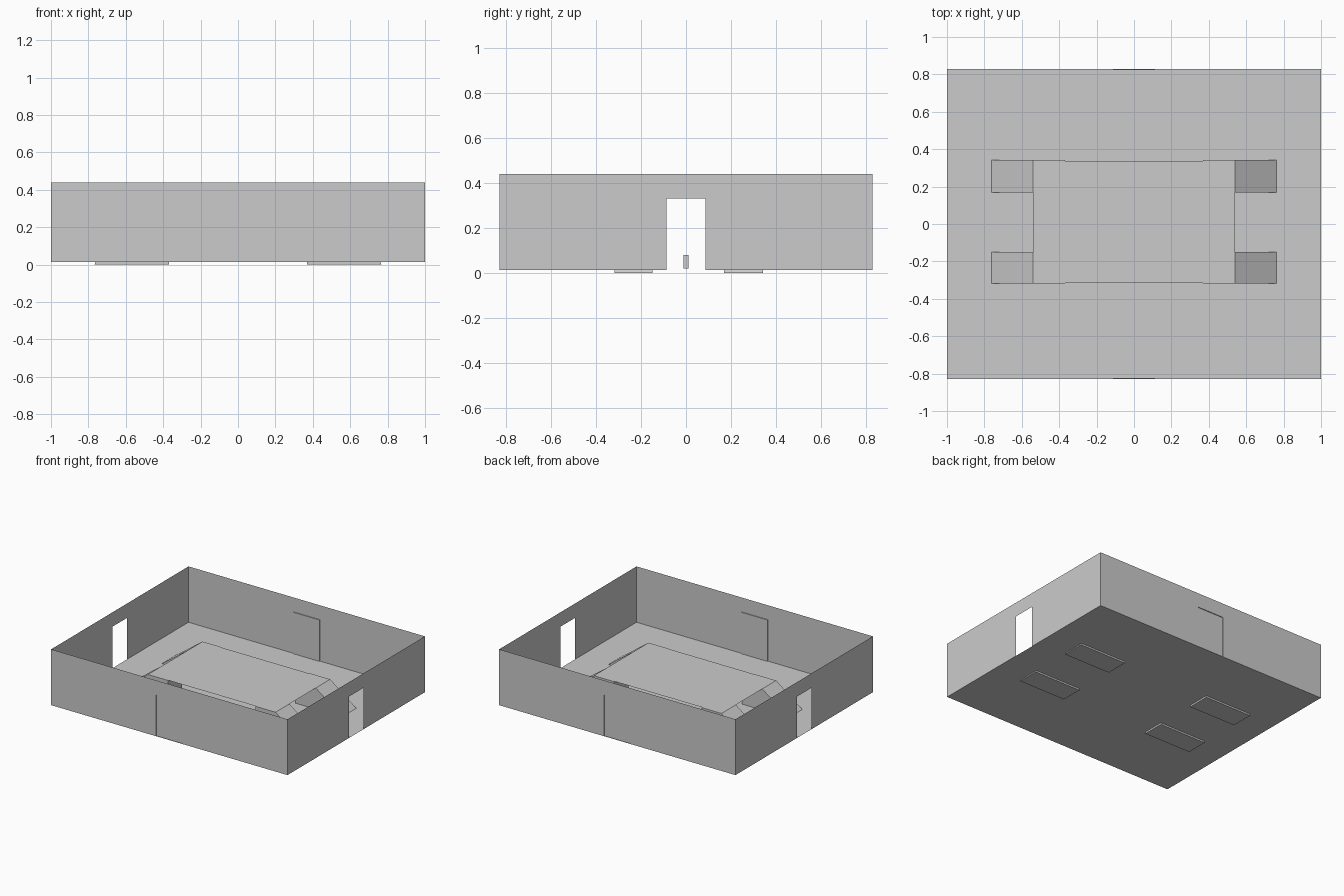
import bpy, bmesh

if "Cube" in bpy.data.objects:
    bpy.data.objects.remove(bpy.data.objects["Cube"])

HX, HY = 1.0, 0.83          # room half sizes
FLOOR, TOP = 0.013, 0.44    # floor and wall-top heights
DECK = 0.175                # platform height


def make(name, faces):
    """Make an object from a list of polygons given as corner points."""
    bm = bmesh.new()
    for pts in faces:
        bm.faces.new([bm.verts.new(p) for p in pts])
    bmesh.ops.remove_doubles(bm, verts=bm.verts, dist=1e-5)
    me = bpy.data.meshes.new(name)
    bm.to_mesh(me)
    bm.free()
    ob = bpy.data.objects.new(name, me)
    bpy.context.collection.objects.link(ob)
    return ob


def prism_y(name, profile, y0, y1):
    """Extrude an xz profile from y0 to y1."""
    bm = bmesh.new()
    f = bm.faces.new([bm.verts.new((x, y0, z)) for x, z in profile])
    out = bmesh.ops.extrude_face_region(bm, geom=[f])
    vs = [v for v in out["geom"] if isinstance(v, bmesh.types.BMVert)]
    bmesh.ops.translate(bm, verts=vs, vec=(0, y1 - y0, 0))
    bmesh.ops.recalc_face_normals(bm, faces=bm.faces)
    me = bpy.data.meshes.new(name)
    bm.to_mesh(me)
    bm.free()
    ob = bpy.data.objects.new(name, me)
    bpy.context.collection.objects.link(ob)
    return ob


def wall(name, half, place, door_half, door_top):
    """Thin wall sheet with a doorway; place maps (along, z) to 3D."""
    d = door_half
    outline = [(-half, FLOOR), (-d, FLOOR), (-d, door_top), (d, door_top),
               (d, FLOOR), (half, FLOOR), (half, TOP), (-half, TOP)]
    return make(name, [[place(a, z) for a, z in outline]])


# floor sheet
make("floor", [[(-HX, -HY, FLOOR), (HX, -HY, FLOOR), (HX, HY, FLOOR), (-HX, HY, FLOOR)]])

# end walls with open doorways
for side, s in (("left", -1), ("right", 1)):
    wall(side + "_wall", HY, lambda a, z, s=s: (s * HX, s * a, z), 0.086, 0.33)

# long walls with shallow recessed door panels
for side, s in (("front", -1), ("back", 1)):
    wall(side + "_wall", HX, lambda a, z, s=s: (-s * a, s * HY, z), 0.112, 0.33)
    y, yi, d, t = s * HY, s * (HY - 0.006), 0.112, 0.33
    ring = [(-d, FLOOR), (-d, t), (d, t), (d, FLOOR)]
    faces = [[(a, yi, z) for a, z in ring]]
    for (a, z), (b, w) in zip(ring, ring[1:]):
        faces.append([(a, y, z), (b, y, w), (b, yi, w), (a, yi, z)])
    make(side + "_door_panel", faces)

# raised platform sheet
make("platform", [[(-0.54, -0.315, DECK), (0.54, -0.315, DECK),
                   (0.54, 0.337, DECK), (-0.54, 0.337, DECK)]])

# four ramp blocks that carry the platform
for sn, s in (("left", -1), ("right", 1)):
    prof = [(s * x, z) for x, z in
            [(0.37, 0), (0.767, 0), (0.762, FLOOR), (0.54, DECK), (0.37, DECK)]]
    for en, y0, y1 in (("front", -0.318, -0.15), ("back", 0.168, 0.342)):
        prism_y(f"{en}_{sn}_ramp", prof, y0, y1)

# small post under the platform
prism_y("centre_post", [(-0.012, 0.02), (0.012, 0.02), (0.012, 0.08), (-0.012, 0.08)],
        -0.012, 0.012)
